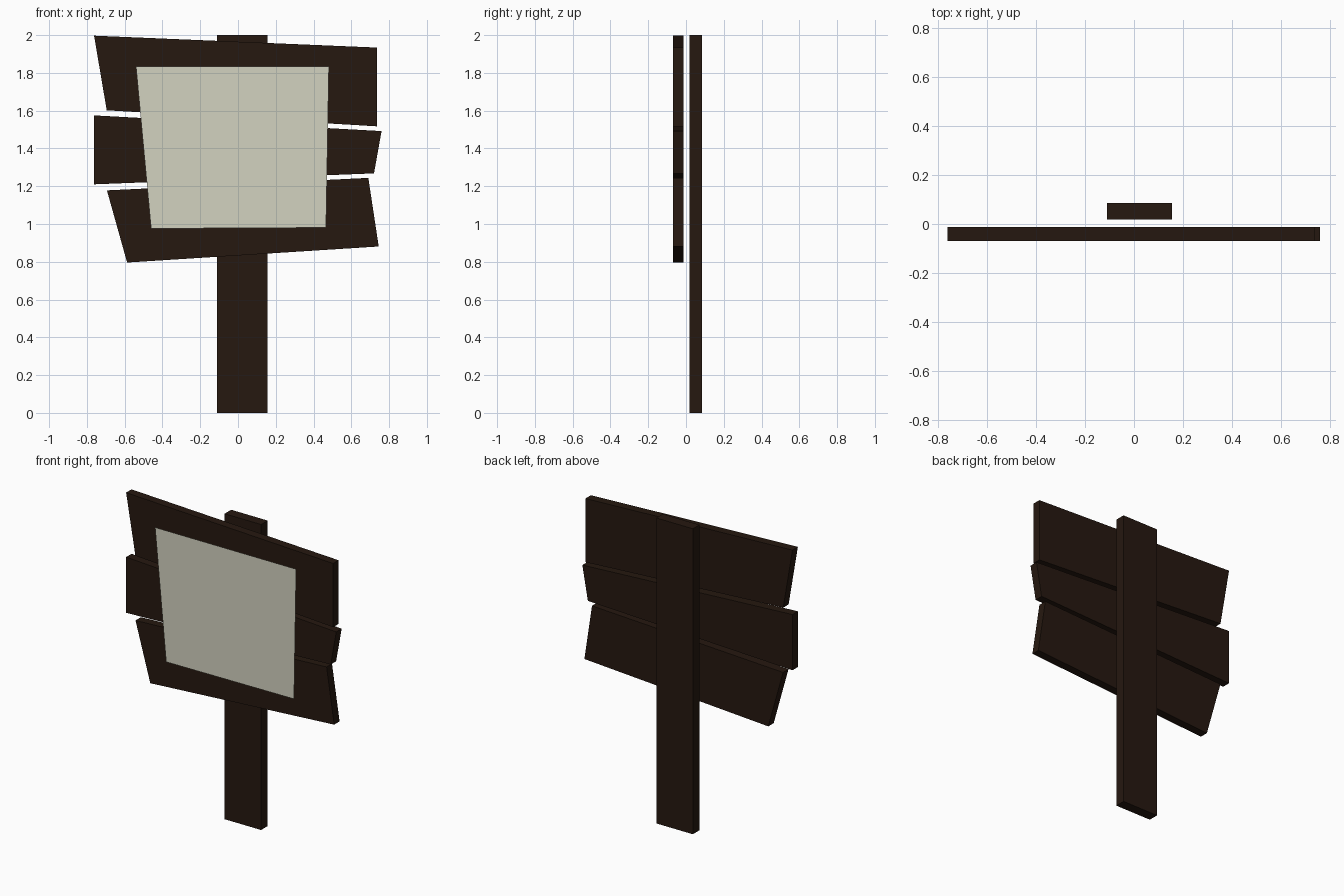
import bpy, bmesh

if "Cube" in bpy.data.objects:
    bpy.data.objects.remove(bpy.data.objects["Cube"])


def material(name, color):
    m = bpy.data.materials.new(name)
    m.diffuse_color = color
    m.use_nodes = True
    m.node_tree.nodes["Principled BSDF"].inputs["Base Color"].default_value = m.diffuse_color
    return m


wood = material("dark_wood", (0.019, 0.009, 0.005, 1))
paper = material("paper", (0.65, 0.645, 0.53, 1))


def slab(name, outline, y_front, y_back, mat):
    """Flat panel from an (x, z) outline, extruded from front to back."""
    bm = bmesh.new()
    face = bm.faces.new([bm.verts.new((x, y_front, z)) for x, z in outline])
    face.normal_update()
    if face.normal.y > 0:
        face.normal_flip()
    if y_back is not None:
        ext = bmesh.ops.extrude_face_region(bm, geom=[face], use_keep_orig=True)
        for v in ext["geom"]:
            if isinstance(v, bmesh.types.BMVert):
                v.co.y = y_back
        bmesh.ops.recalc_face_normals(bm, faces=bm.faces)
    mesh = bpy.data.meshes.new(name)
    bm.to_mesh(mesh)
    bm.free()
    mesh.materials.append(mat)
    obj = bpy.data.objects.new(name, mesh)
    bpy.context.collection.objects.link(obj)
    return obj


# Upright post
slab("post", [(-0.11, 2.0), (0.155, 2.0), (0.155, 0), (-0.11, 0)], 0.018, 0.086, wood)

# Three crooked planks
planks = {
    "top_plank": [(-0.762, 1.997), (0.737, 1.934), (0.737, 1.517), (-0.695, 1.602)],
    "middle_plank": [(-0.762, 1.575), (0.76, 1.492), (0.72, 1.268), (-0.762, 1.21)],
    "bottom_plank": [(-0.694, 1.178), (0.69, 1.244), (0.745, 0.881), (-0.587, 0.796)],
}
for name, outline in planks.items():
    slab(name, outline, -0.069, -0.013, wood)

# Thin notice sheet floating just in front of the planks
slab("notice_sheet", [(-0.54, 1.835), (0.481, 1.835), (0.466, 0.981), (-0.46, 0.976)],
     -0.086, None, paper)
